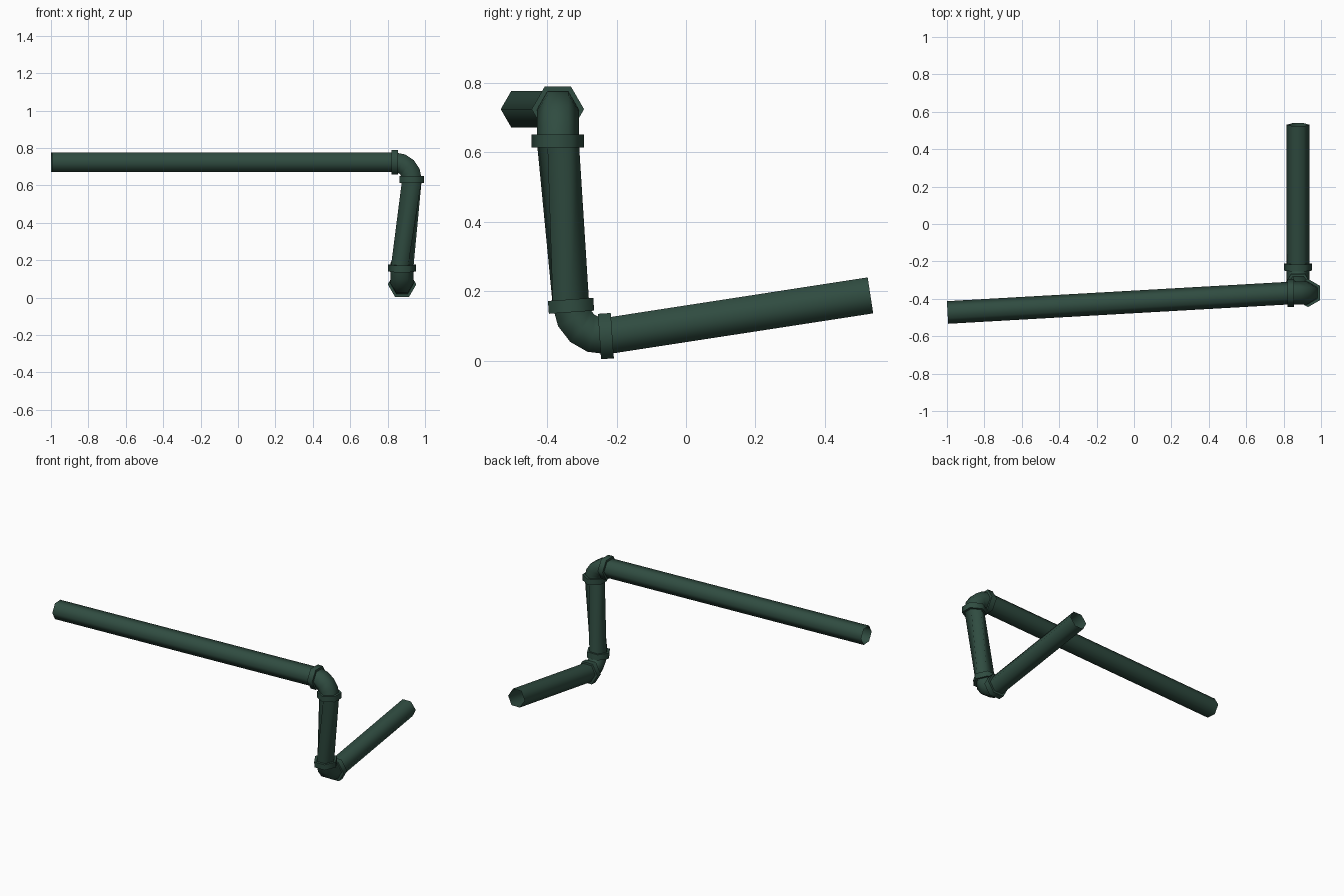
import bpy, math
from mathutils import Vector as V

if "Cube" in bpy.data.objects:
    bpy.data.objects.remove(bpy.data.objects["Cube"])

SIDES, R_PIPE, R_COLLAR = 6, 0.0605, 0.0755

green = bpy.data.materials.new("dark green")
green.diffuse_color = (0.029, 0.072, 0.052, 1)
green.use_nodes = True
green.node_tree.nodes["Principled BSDF"].inputs["Base Color"].default_value = green.diffuse_color


def ring(center, tangent, side, radius=R_PIPE, phase=0.0):
    """Hexagon around a point; a corner lies along 'side' when phase is 0."""
    t = V(tangent).normalized()
    u = V(side)
    u = (u - t * u.dot(t)).normalized()
    v = t.cross(u)
    angles = [phase + math.tau * i / SIDES for i in range(SIDES)]
    return [V(center) + radius * (math.cos(a) * u + math.sin(a) * v) for a in angles]


def loft(name, rings, closed=False):
    """Skin a list of rings; closed joins the last ring to the first."""
    verts = [p for r in rings for p in r]
    n = len(rings)
    faces = []
    for k in range(n if closed else n - 1):
        a, b = k * SIDES, (k + 1) % n * SIDES
        for i in range(SIDES):
            j = (i + 1) % SIDES
            faces.append((a + i, a + j, b + j, b + i))
    mesh = bpy.data.meshes.new(name)
    mesh.from_pydata(verts, [], faces)
    mesh.materials.append(green)
    ob = bpy.data.objects.new(name, mesh)
    bpy.context.collection.objects.link(ob)
    bpy.ops.object.select_all(action='DESELECT')
    ob.select_set(True)
    bpy.context.view_layer.objects.active = ob
    bpy.ops.object.shade_smooth_by_angle(angle=math.radians(65))
    return ob


def collar(name, center, tangent, side, length=0.037):
    c, h = V(center), V(tangent).normalized() * length / 2
    loft(name, [ring(c - h, tangent, side, R_PIPE * 0.98),
                ring(c - h, tangent, side, R_COLLAR),
                ring(c + h, tangent, side, R_COLLAR),
                ring(c + h, tangent, side, R_PIPE * 0.98)], closed=True)


def elbow(name, start, d0, d1, side, bend, steps=4):
    """Quarter bend from direction d0 to d1 with a collar at both ends; returns its end."""
    start, d0, d1 = V(start), V(d0).normalized(), V(d1).normalized()
    rings = []
    for k in range(steps + 1):
        a = math.pi / 2 * k / steps
        c = start + bend * (math.sin(a) * d0 + (1 - math.cos(a)) * d1)
        rings.append(ring(c, math.cos(a) * d0 + math.sin(a) * d1, side))
    loft(name, rings)
    collar(name + "_collar_in", start, d0, side)
    collar(name + "_collar_out", c, d1, side)
    return c


X, Y = V((1, 0, 0)), V((0, 1, 0))
DOWN = V((0, 0, -1))

# bends
top_in = V((0.838, -0.369, 0.724))
top_out = elbow("upper_elbow", top_in, X, DOWN, Y, 0.092)
low_in, low_dir, low_exit = V((0.877, -0.331, 0.158)), V((0, 0.07, -1)), V((0, 1, 0.07))
low_out = elbow("lower_elbow", low_in, low_dir, low_exit, X, 0.094)

# long top pipe, open at the free end
end = V((-0.997, -0.473, 0.724))
loft("long_pipe", [ring(end, top_in - end, Y), ring(top_in, X, Y)])

# upright pipe, its hexagon turning by half a side on the way down
loft("upright_pipe", [ring(top_out, DOWN, Y),
                      ring(low_in, low_dir, X, phase=-math.pi / 3)])

# low pipe, open at the free end
end = V((0.877, 0.531, 0.188))
loft("low_pipe", [ring(low_out, low_exit, X), ring(end, end - low_out, X)])
